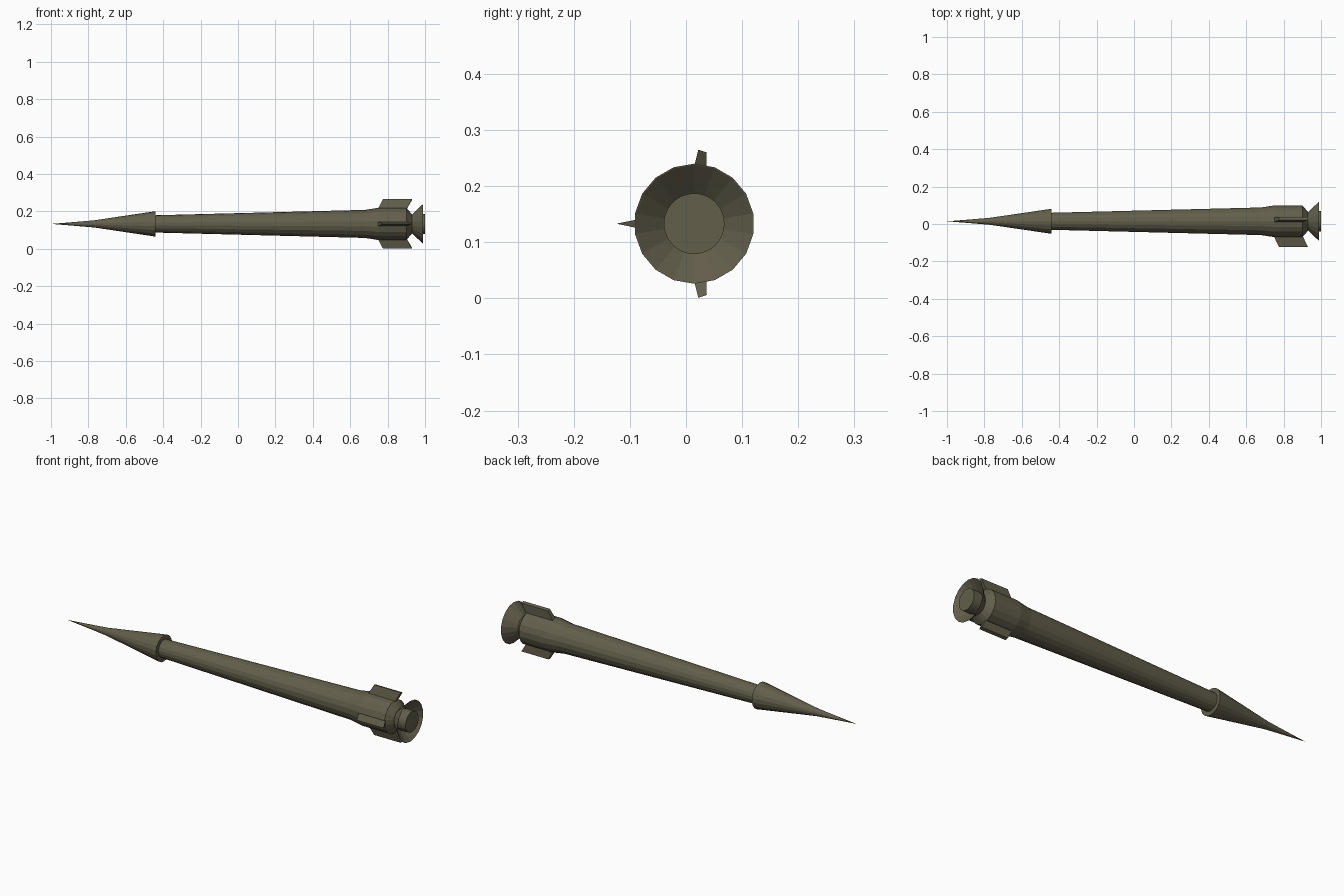
import bpy, bmesh, math

if "Cube" in bpy.data.objects:
    bpy.data.objects.remove(bpy.data.objects["Cube"])

CY, CZ = 0.0145, 0.133   # long axis runs along x through this point

olive = bpy.data.materials.new("olive drab")
olive.diffuse_color = (0.125, 0.113, 0.071, 1)
olive.use_nodes = True
olive.node_tree.nodes["Principled BSDF"].inputs["Base Color"].default_value = olive.diffuse_color


def finish(name, bm, fix=True):
    if fix:
        bmesh.ops.recalc_face_normals(bm, faces=bm.faces)
    mesh = bpy.data.meshes.new(name)
    bm.to_mesh(mesh)
    bm.free()
    mesh.materials.append(olive)
    obj = bpy.data.objects.new(name, mesh)
    bpy.context.collection.objects.link(obj)
    return obj


def lathe(name, profile, sides):
    """Revolve (x, radius) pairs about the long axis; radius 0 makes a point."""
    bm = bmesh.new()
    rings = []
    for x, r in profile:
        n = sides if r > 0 else 1
        rings.append([bm.verts.new((x, CY + r * math.cos(a), CZ + r * math.sin(a)))
                      for a in (math.pi / 2 + 2 * math.pi * i / sides for i in range(n))])
    for a, b in zip(rings, rings[1:]):
        for i in range(sides):
            j = (i + 1) % sides
            quad = [a[i % len(a)], a[j % len(a)], b[j % len(b)], b[i % len(b)]]
            bm.faces.new(list(dict.fromkeys(quad)))
    return finish(name, bm)


def fin(name, base, tip, place):
    """Swept fin: base and tip are pairs of (sideways, outward) points."""
    bm = bmesh.new()
    section = [base[0], tip[0], tip[1], base[1]]
    ends = []
    for xb, xt in ((0.745, 0.775), (0.900, 0.930)):
        ends.append([bm.verts.new((x, *place(s, r)))
                     for x, (s, r) in zip((xb, xt, xt, xb), section)])
    a, b = ends
    bm.faces.new(a)
    bm.faces.new(b[::-1])
    for i in range(4):
        j = (i + 1) % 4
        bm.faces.new((a[i], b[i], b[j], a[j]))
    return finish(name, bm)


# nose cone with a step behind it
lathe("nose_cone", [(-1, 0), (-0.9, 0.008), (-0.77, 0.019), (-0.44, 0.068), (-0.44, 0)], 18)

# tapered body with wider tail section
lathe("body", [(-0.45, 0), (-0.45, 0.046), (0.68, 0.075), (0.75, 0.086),
               (0.90, 0.086), (0.93, 0.052), (0.93, 0)], 18)

# open exhaust bell (thin shell) and the plug inside it
lathe("exhaust_bell", [(0.925, 0.045), (0.990, 0.107), (0.9895, 0.105), (0.935, 0.045),
                       (0.925, 0.045)], 18)
lathe("exhaust_plug", [(0.92, 0), (0.92, 0.045), (0.955, 0.054), (1.0, 0.054), (1.0, 0)], 40)

# upright fins, mirrored above and below
for name, s in (("upper_fin", 1), ("lower_fin", -1)):
    fin(name, ((-0.007, 0.075), (0.021, 0.075)), ((0.0075, 0.132), (0.0225, 0.127)),
        lambda t, r, s=s: (CY + t, CZ + s * r))

# side fin with a sharp outer edge
fin("side_fin", ((-0.013, 0.075), (0.013, 0.075)), ((-0.0004, 0.1365), (0.0004, 0.1365)),
    lambda t, r: (CY - r, CZ + t))
